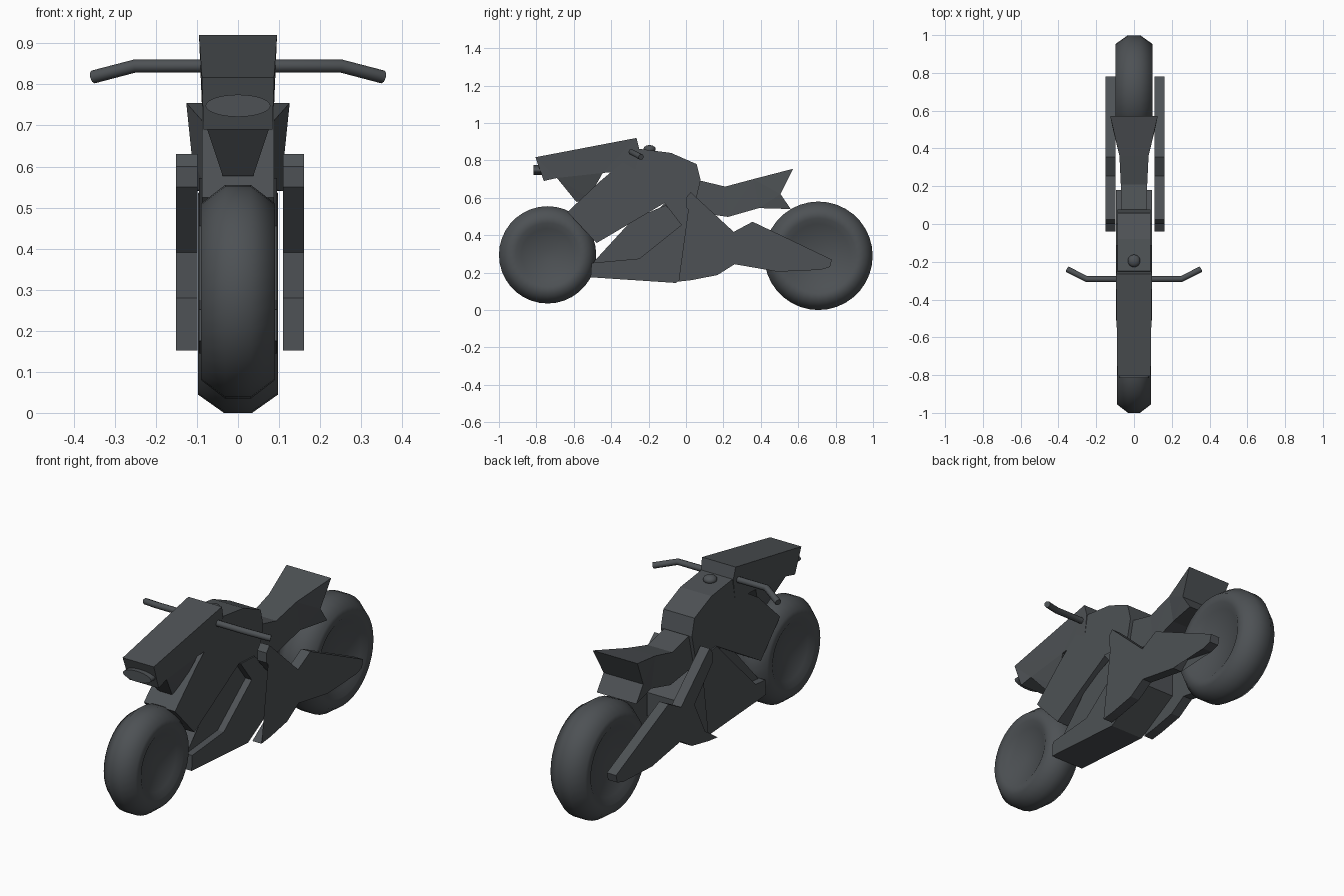
import bpy, bmesh, math
from mathutils import Vector

if "Cube" in bpy.data.objects:
    bpy.data.objects.remove(bpy.data.objects["Cube"])

mat = bpy.data.materials.new("charcoal grey")
mat.diffuse_color = (0.075, 0.083, 0.09, 1)
mat.use_nodes = True
mat.node_tree.nodes["Principled BSDF"].inputs["Base Color"].default_value = mat.diffuse_color


def finish(name, bm, smooth=None):
    bmesh.ops.recalc_face_normals(bm, faces=bm.faces)
    me = bpy.data.meshes.new(name)
    bm.to_mesh(me)
    bm.free()
    me.materials.append(mat)
    ob = bpy.data.objects.new(name, me)
    bpy.context.collection.objects.link(ob)
    if smooth:
        bpy.ops.object.select_all(action='DESELECT')
        ob.select_set(True)
        bpy.context.view_layer.objects.active = ob
        bpy.ops.object.shade_smooth_by_angle(angle=math.radians(smooth))
    return ob


def slab(name, pts, w=None, cx=0.0):
    """Side profile (y, z[, half width]) extruded across x."""
    bm = bmesh.new()
    rows = []
    for s in (-1, 1):
        rows.append([bm.verts.new((cx + s * (w or p[2]), p[0], p[1])) for p in pts])
    a, b = rows
    n = len(pts)
    caps = [bm.faces.new(a), bm.faces.new(b[::-1])]
    for i in range(n):
        j = (i + 1) % n
        bm.faces.new((a[i], b[i], b[j], a[j]))
    bmesh.ops.triangulate(bm, faces=caps)
    return finish(name, bm)


def wheel(name, y, z, R, w):
    """Tyre with dished sides, spun about the axle."""
    half = [(0.35 * w, R), (w, R - 0.045), (w, R - 0.09), (0.8 * w, R - 0.12), (0.55 * w, 0.03)]
    prof = [(-x, r) for x, r in half[::-1]] + half
    n = 36
    bm = bmesh.new()
    rings = []
    for i in range(n):
        t = 2 * math.pi * i / n
        rings.append([bm.verts.new((x, y + r * math.sin(t), z + r * math.cos(t))) for x, r in prof])
    for i in range(n):
        p, q = rings[i], rings[(i + 1) % n]
        for k in range(len(prof) - 1):
            bm.faces.new((p[k], p[k + 1], q[k + 1], q[k]))
    bm.faces.new([r[0] for r in rings])
    bm.faces.new([r[-1] for r in rings])
    finish(name, bm, 55)


def tube(name, pts, r, sides=12):
    cu = bpy.data.curves.new(name + "_path", 'CURVE')
    cu.dimensions = '3D'
    cu.bevel_depth = r
    cu.bevel_resolution = 2
    cu.use_fill_caps = True
    sp = cu.splines.new('POLY')
    sp.points.add(len(pts) - 1)
    for p, c in zip(sp.points, pts):
        p.co = (*c, 1)
    cu.materials.append(mat)
    ob = bpy.data.objects.new(name, cu)
    bpy.context.collection.objects.link(ob)


# wheels
wheel("front_wheel", -0.74, 0.295, 0.26, 0.09)
wheel("rear_wheel", 0.708, 0.29, 0.29, 0.098)

# tank and fork as one slab
slab("tank_and_fork", [
    (-0.634, 0.524), (-0.46, 0.688), (-0.38, 0.738), (-0.26, 0.80), (-0.25, 0.862),
    (-0.08, 0.84), (0.057, 0.78), (0.078, 0.695), (0.04, 0.53), (-0.115, 0.572),
    (-0.478, 0.358)], 0.088)

# nose cowl, narrowing to a chin
slab("nose_cowl", [
    (-0.805, 0.817, 0.088), (-0.265, 0.92, 0.095), (-0.25, 0.86, 0.092), (-0.27, 0.75, 0.088),
    (-0.38, 0.738, 0.085), (-0.445, 0.733, 0.083), (-0.52, 0.60, 0.045),
    (-0.585, 0.577, 0.037), (-0.69, 0.706, 0.08), (-0.76, 0.69, 0.084)])

# seat and flared tail
slab("seat_and_tail", [
    (0.0, 0.71, 0.07), (0.21, 0.66, 0.07), (0.36, 0.70, 0.077), (0.572, 0.755, 0.126),
    (0.505, 0.62, 0.112), (0.56, 0.54, 0.112), (0.39, 0.545, 0.077),
    (0.225, 0.498, 0.07), (0.0, 0.53, 0.07)])

# belly and the recessed engine core
slab("belly_fairing", [
    (-0.505, 0.252), (-0.25, 0.275), (-0.025, 0.455), (-0.115, 0.572), (0.0, 0.565),
    (0.18, 0.40), (0.18, 0.28), (-0.055, 0.145), (-0.51, 0.175)], 0.095)
slab("engine_core", [
    (-0.505, 0.245), (-0.285, 0.445), (-0.285, 0.485), (-0.11, 0.56), (0.0, 0.46),
    (-0.2, 0.22)], 0.06)

# side arms reaching the rear axle
arm = [(0.025, 0.63), (0.0, 0.60), (0.0, 0.55), (0.147, 0.39), (0.147, 0.28),
       (-0.04, 0.152), (0.03, 0.16), (0.168, 0.187), (0.26, 0.245), (0.49, 0.205),
       (0.54, 0.25), (0.72, 0.215), (0.77, 0.23), (0.78, 0.27), (0.356, 0.472), (0.255, 0.418)]
slab("left_swing_arm", arm, 0.026, -0.125)
slab("right_swing_arm", arm, 0.026, 0.135)

# handlebars
for s, side in ((-1, "left"), (1, "right")):
    tube(side + "_handlebar", [(s * 0.05, -0.292, 0.845), (s * 0.25, -0.292, 0.845),
                               (s * 0.353, -0.24, 0.818)], 0.016)

# oval headlight
bm = bmesh.new()
bmesh.ops.create_cone(bm, cap_ends=True, segments=32, radius1=1, radius2=1, depth=0.08)
for v in bm.verts:
    x, y, z = v.co
    v.co = Vector((0.079 * x, -0.775 + z, 0.748 + 0.027 * y))
finish("headlight", bm, 40)

# fuel cap
bm = bmesh.new()
bmesh.ops.create_uvsphere(bm, u_segments=20, v_segments=10, radius=1)
for v in bm.verts:
    v.co = Vector((0.033 * v.co.x, -0.195 + 0.033 * v.co.y, 0.86 + 0.022 * v.co.z))
finish("fuel_cap", bm, 60)
